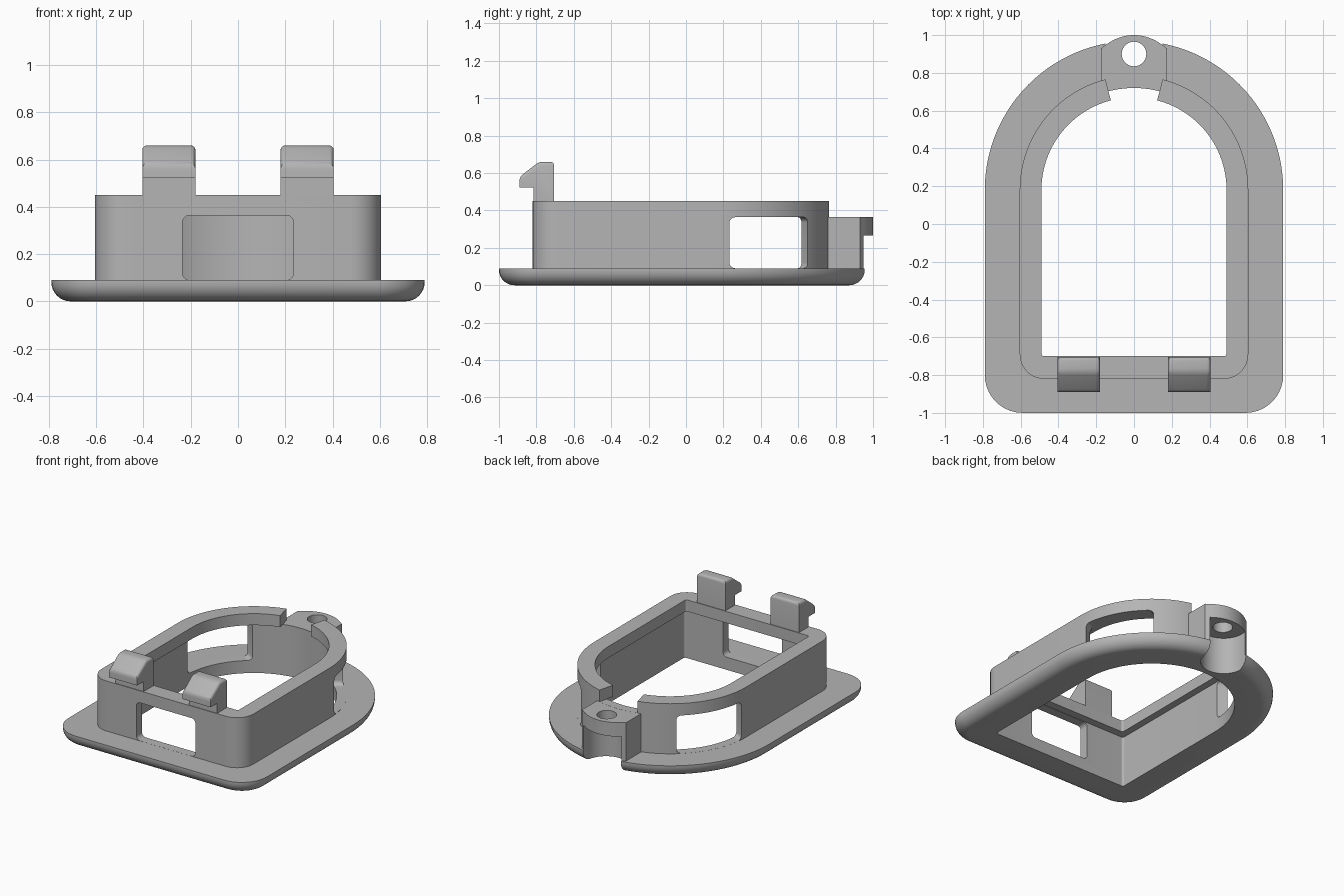
import bpy, bmesh, math
from mathutils import Matrix

cube = bpy.data.objects.get("Cube")
if cube:
    bpy.data.objects.remove(cube, do_unlink=True)

ARC_Y = 0.18  # centre of the rounded back end

grey = bpy.data.materials.new("grey plastic")
grey.use_nodes = True
grey.diffuse_color = (0.46, 0.46, 0.46, 1)
grey.node_tree.nodes["Principled BSDF"].inputs["Base Color"].default_value = (0.46, 0.46, 0.46, 1)


def arc(cx, cy, r, a0, a1, n):
    angles = [math.radians(a0 + (a1 - a0) * i / n) for i in range(n + 1)]
    return [(cx + r * math.cos(a), cy + r * math.sin(a)) for a in angles]


def arch(w, front, corner):
    """Outline with a half-round back and two rounded front corners."""
    x, y = w - corner, front + corner
    return (arc(0, ARC_Y, w, 0, 180, 72) + arc(-x, y, corner, 180, 270, 10)
            + arc(x, y, corner, 270, 360, 10))


def rounded_rect(x, z0, z1, r):
    pts = []
    for cx, cy, a in ((x - r, z1 - r, 0), (r - x, z1 - r, 90),
                      (r - x, z0 + r, 180), (x - r, z0 + r, 270)):
        pts += arc(cx, cy, r, a, a + 90, 6)
    return pts


def loft(name, rings, matrix=Matrix()):
    """Closed solid through rings of (outline, height)."""
    bm = bmesh.new()
    loops = [[bm.verts.new((x, y, z)) for x, y in pts] for pts, z in rings]
    for low, high in zip(loops, loops[1:]):
        for i in range(len(low)):
            j = (i + 1) % len(low)
            bm.faces.new((low[i], low[j], high[j], high[i]))
    bm.faces.new(loops[0][::-1])
    bm.faces.new(loops[-1])
    bmesh.ops.recalc_face_normals(bm, faces=bm.faces)
    mesh = bpy.data.meshes.new(name)
    bm.to_mesh(mesh)
    bm.free()
    mesh.transform(matrix)
    mesh.materials.append(grey)
    obj = bpy.data.objects.new(name, mesh)
    bpy.context.collection.objects.link(obj)
    return obj


def prism(name, pts, z0, z1, matrix=Matrix()):
    return loft(name, [(pts, z0), (pts, z1)], matrix)


def upright(angle, origin_y):
    """Stand a profile up so that it is extruded along a horizontal direction."""
    c, s = math.cos(math.radians(angle)), math.sin(math.radians(angle))
    return Matrix(((-s, 0, c, 0), (c, 0, s, origin_y), (0, 1, 0, 0), (0, 0, 0, 1)))


def apply_modifier(obj, kind, **settings):
    mod = obj.modifiers.new(kind.title(), kind)
    for key, value in settings.items():
        setattr(mod, key, value)
    bpy.ops.object.select_all(action='DESELECT')
    bpy.context.view_layer.objects.active = obj
    obj.select_set(True)
    bpy.ops.object.modifier_apply(modifier=mod.name)


def combine(obj, other, operation):
    other.hide_render = True
    apply_modifier(obj, 'BOOLEAN', operation=operation, solver='EXACT', object=other)
    bpy.data.objects.remove(other, do_unlink=True)


def smooth(obj):
    bpy.ops.object.select_all(action='DESELECT')
    bpy.context.view_layer.objects.active = obj
    obj.select_set(True)
    bpy.ops.object.shade_smooth_by_angle(angle=math.radians(30))


# Base flange with a rounded lower edge
R = 0.082
rings = []
for i in range(9):
    a = math.radians(90 * i / 8)
    inset = R * (1 - math.sin(a))
    rings.append((arch(0.79 - inset, -1 + inset, 0.2 - inset), R * (1 - math.cos(a))))
rings.append((arch(0.79, -1, 0.2), 0.09))
frame = loft("mounting_frame", rings)

# Standing wall and the screw boss at the back
combine(frame, prism("wall", arch(0.605, -0.82, 0.13), 0.03, 0.45), 'UNION')
tip = arc(0, 0.76, 0.24, 54, 126, 20)
boss = [(0.175, 0.6), (0.175, 0.93)] + tip + [(-0.175, 0.93), (-0.175, 0.6)]
combine(frame, prism("boss", boss, 0.085, 0.365), 'UNION')

# Gap in the wall above the boss
half = math.tan(math.radians(14.5))
wedge = [(0, ARC_Y), (half, ARC_Y + 1), (-half, ARC_Y + 1)]
combine(frame, prism("gap", wedge, 0.3655, 0.6), 'DIFFERENCE')

# Inner pocket, leaving a narrower lip around the top
combine(frame, prism("pocket", arch(0.54, -0.755, 0.015), -0.1, 0.367), 'DIFFERENCE')
combine(frame, prism("opening", arch(0.49, -0.70, 0.015), -0.2, 0.7), 'DIFFERENCE')

# Front and side windows
for angle, half_width, near, far in ((-90, 0.235, 0.85, 1.1),
                                     (28, 0.237, 0.4, 0.75), (152, 0.237, 0.4, 0.75)):
    pane = rounded_rect(half_width, 0.0905, 0.364, 0.03)
    combine(frame, prism("window", pane, near, far, upright(angle, ARC_Y)), 'DIFFERENCE')

# Recess under the boss ledge and the screw hole
recess = arc(0, 0.91, 0.15, 180, 360, 32) + [(0.15, 1.2), (-0.15, 1.2)]
combine(frame, prism("recess", recess, -0.1, 0.265), 'DIFFERENCE')
combine(frame, prism("hole", arc(0, 0.9, 0.065, 0, 350, 35), 0.1, 0.5), 'DIFFERENCE')
smooth(frame)

# Two snap hooks on the front wall
hook = [(-0.815, 0.40), (-0.705, 0.40), (-0.705, 0.66), (-0.785, 0.66),
        (-0.89, 0.58), (-0.89, 0.522), (-0.815, 0.522)]
for name, x0 in (("left_hook", 0.18), ("right_hook", -0.405)):
    obj = prism(name, hook, x0, x0 + 0.225, upright(0, 0))
    # round only the upper edges of the hook head
    bm = bmesh.new()
    bm.from_mesh(obj.data)
    top = [e for e in bm.edges if min(v.co.z for v in e.verts) > 0.55]
    bmesh.ops.bevel(bm, geom=top, offset=0.02, segments=4, profile=0.5, affect='EDGES')
    bm.to_mesh(obj.data)
    bm.free()
    smooth(obj)
